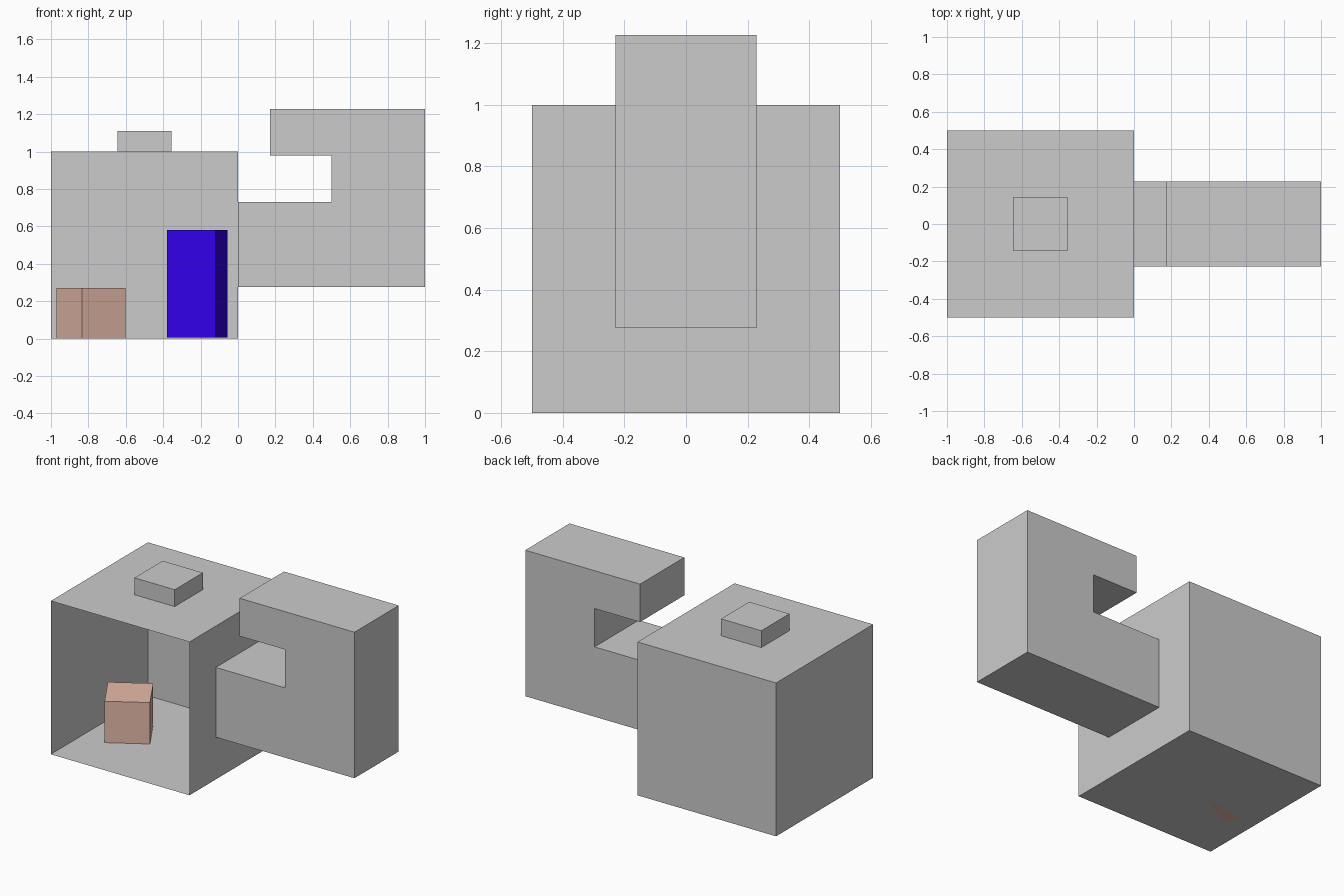
import bpy, bmesh, math
from mathutils import Matrix

if "Cube" in bpy.data.objects:
    bpy.data.objects.remove(bpy.data.objects["Cube"])


def finish(name, bm, color=None):
    bmesh.ops.recalc_face_normals(bm, faces=bm.faces)
    mesh = bpy.data.meshes.new(name)
    bm.to_mesh(mesh)
    bm.free()
    obj = bpy.data.objects.new(name, mesh)
    bpy.context.collection.objects.link(obj)
    if color:
        mat = bpy.data.materials.new(name + "_paint")
        mat.diffuse_color = color
        mat.use_nodes = True
        mat.node_tree.nodes["Principled BSDF"].inputs["Base Color"].default_value = mat.diffuse_color
        mesh.materials.append(mat)
    return obj


def box(name, size, base, angle=0.0, color=None, open_front=False):
    """Box standing on the base point, turned about z."""
    bm = bmesh.new()
    bmesh.ops.create_cube(bm, size=1)
    if open_front:
        front = [f for f in bm.faces if f.calc_center_median().y < -0.4]
        bmesh.ops.delete(bm, geom=front, context='FACES')
    bm.transform(Matrix.Diagonal((*size, 1)))
    obj = finish(name, bm, color)
    obj.location = (base[0], base[1], base[2] + size[2] / 2)
    obj.rotation_euler.z = math.radians(angle)
    return obj


# Thin-walled room, open at the front, with the lamp housing on its roof
box("room_shell", (1, 1, 1), (-0.5, 0, 0), open_front=True)
box("ceiling_lamp", (0.29, 0.29, 0.11), (-0.5, 0, 1.0))

# Two turned blocks on the room floor
box("short_block", (0.269, 0.269, 0.27), (-0.787, 0, 0), 30.9,
    (0.8, 0.5, 0.4, 1))
box("tall_block", (0.268, 0.268, 0.575), (-0.218, 0.24, 0.005), -14,
    (0.03, 0.0, 0.8, 1))

# C-shaped side body, extruded across y
profile = [(0, 0.275), (1, 0.275), (1, 1.227), (0.172, 1.227),
           (0.172, 0.98), (0.5, 0.98), (0.5, 0.73), (0, 0.73)]
half = 0.228
bm = bmesh.new()
face = bm.faces.new([bm.verts.new((x, -half, z)) for x, z in profile])
ext = bmesh.ops.extrude_face_region(bm, geom=[face])
moved = [g for g in ext["geom"] if isinstance(g, bmesh.types.BMVert)]
bmesh.ops.translate(bm, verts=moved, vec=(0, 2 * half, 0))
# make sure both side caps exist
if not any(all(abs(v.co.y + half) < 1e-5 for v in f.verts) for f in bm.faces):
    bmesh.ops.holes_fill(bm, edges=bm.edges, sides=0)
finish("side_body", bm)
